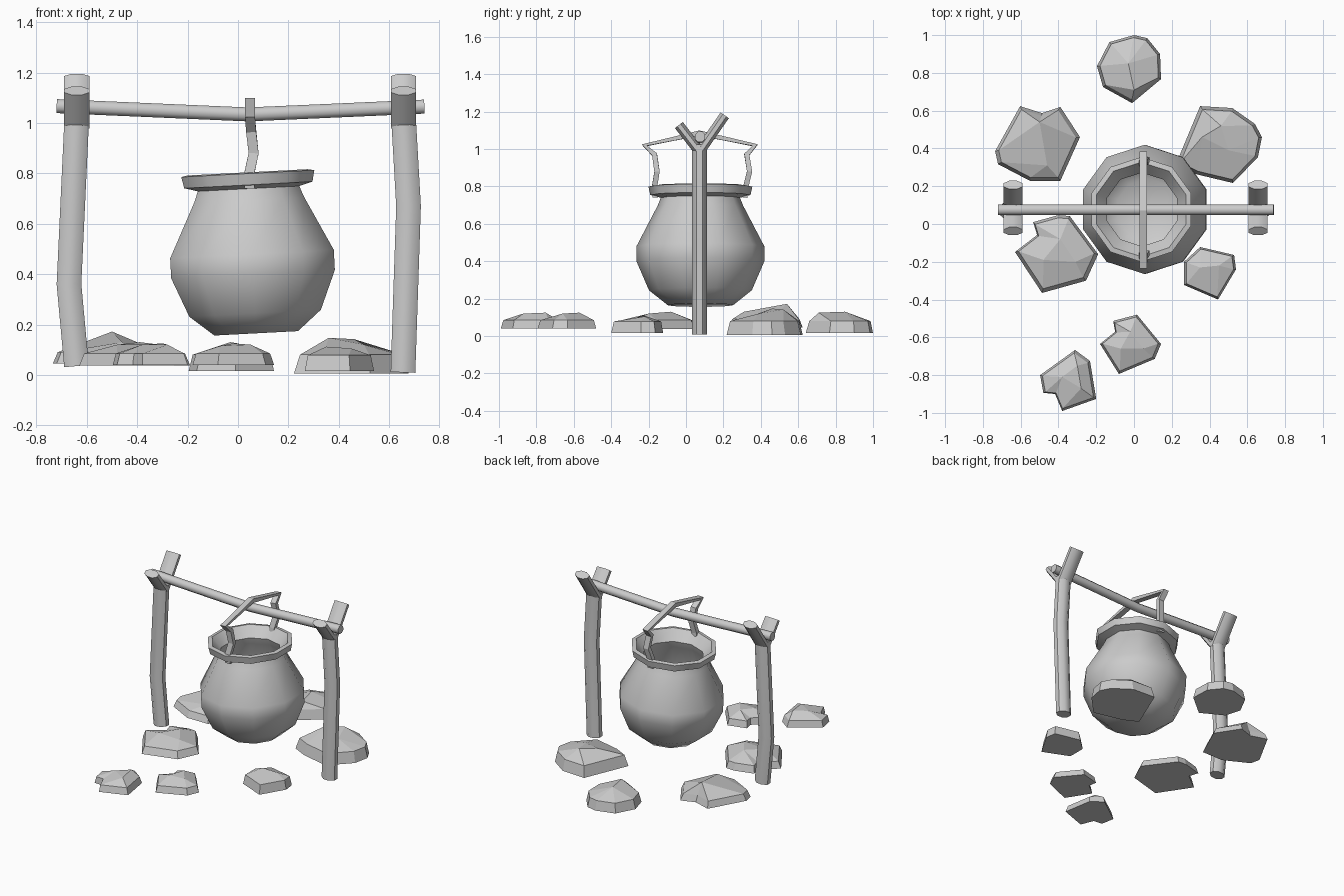
import bpy, bmesh, math
from mathutils import Vector, Matrix

if "Cube" in bpy.data.objects:
    bpy.data.objects.remove(bpy.data.objects["Cube"])


def finish(name, bm, angle=None):
    bmesh.ops.recalc_face_normals(bm, faces=bm.faces)
    me = bpy.data.meshes.new(name)
    bm.to_mesh(me)
    bm.free()
    ob = bpy.data.objects.new(name, me)
    bpy.context.collection.objects.link(ob)
    if angle:
        bpy.ops.object.select_all(action='DESELECT')
        ob.select_set(True)
        bpy.context.view_layer.objects.active = ob
        bpy.ops.object.shade_smooth_by_angle(angle=math.radians(angle))
    return ob


def bridge(bm, a, b):
    for i in range(len(a)):
        j = (i + 1) % len(a)
        bm.faces.new((a[i], a[j], b[j], b[i]))


def tube(bm, path, side, ra, rb, n=8):
    """Sweep an elliptical section; ra along 'side', rb across it."""
    pts, side, rings = [Vector(p) for p in path], Vector(side), []
    for i, p in enumerate(pts):
        t = Vector()
        if i:
            t += (p - pts[i - 1]).normalized()
        if i < len(pts) - 1:
            t += (pts[i + 1] - p).normalized()
        s = (side - t.normalized() * side.dot(t.normalized())).normalized()
        u = t.normalized().cross(s)
        ring = []
        for k in range(n):
            a = 2 * math.pi * (k + 0.5) / n
            ring.append(bm.verts.new(p + s * ra * math.cos(a) + u * rb * math.sin(a)))
        rings.append(ring)
    for a, b in zip(rings, rings[1:]):
        bridge(bm, a, b)
    bm.faces.new(rings[0])
    bm.faces.new(rings[-1])


def rock(name, outline, peaks, base, ring_z, inset=0.91):
    """Skirt around an outline, then facets rising to a few peaks."""
    bm = bmesh.new()
    c = sum((Vector(p) for p in outline), Vector((0, 0))) / len(outline)
    low = [bm.verts.new((x, y, base)) for x, y in outline]
    mid = [bm.verts.new((*(c + (Vector(p) - c) * inset), ring_z)) for p in outline]
    tops = [bm.verts.new(p) for p in peaks]
    bm.faces.new(low)
    bridge(bm, low, mid)
    near = [min(tops, key=lambda t: (t.co - m.co).xy.length) for m in mid]
    for i in range(len(mid)):
        j = (i + 1) % len(mid)
        if near[i] == near[j]:
            bm.faces.new((mid[i], mid[j], near[i]))
        else:
            bm.faces.new((mid[i], mid[j], near[j], near[i]))
    order = [t for i, t in enumerate(near) if t != near[i - 1]]
    if len(order) == 3:
        bm.faces.new(order)
    finish(name, bm)


# Pot: ten-sided lathe, leaning slightly to the left
profile = [(0.175, 0), (0.275, 0.08), (0.342, 0.235), (0.342, 0.315), (0.23, 0.53),
           (0.212, 0.575), (0.268, 0.59), (0.278, 0.635), (0.25, 0.64), (0.195, 0.57),
           (0.21, 0.525), (0.32, 0.31), (0.32, 0.24), (0.255, 0.09), (0.165, 0.02)]
bm = bmesh.new()
rings = []
for r, z in profile:
    rings.append([bm.verts.new((r * math.cos(a), r * math.sin(a), z))
                  for a in (math.pi / 2 + k * math.pi / 5 for k in range(10))])
for a, b in zip(rings, rings[1:]):
    bridge(bm, a, b)
bm.faces.new(rings[0])
bm.faces.new(rings[-1])
bm.transform(Matrix.Translation((0.072, 0.077, 0.165)) @ Matrix.Rotation(math.radians(-3), 4, 'Y'))
finish("pot", bm, 48)

# Bent handle hooked over the crossbar
bm = bmesh.new()
tube(bm, [(0.045, -0.165, 0.74), (0.045, -0.168, 0.80), (0.062, -0.155, 0.88),
          (0.052, -0.168, 0.97), (0.048, -0.222, 1.02), (0.048, 0.072, 1.085),
          (0.048, 0.37, 1.02), (0.052, 0.325, 0.97), (0.062, 0.34, 0.88),
          (0.045, 0.32, 0.80), (0.045, 0.315, 0.74)], (1, 0, 0), 0.028, 0.02, 4)
finish("handle", bm)

# Crossbar with a sag in the middle
bm = bmesh.new()
tube(bm, [(-0.72, 0.075, 1.067), (0.04, 0.075, 1.034), (0.74, 0.075, 1.065)],
     (0, 1, 0), 0.03, 0.03)
finish("crossbar", bm, 50)

# Forked posts
for name, path in (("left_post", [(-0.641, 0.035), (-0.671, 0.36), (-0.64, 1.02)]),
                   ("right_post", [(0.655, 0.01), (0.677, 0.67), (0.657, 1.02)])):
    bm = bmesh.new()
    tube(bm, [(x, 0.072, z) for x, z in path], (0, 1, 0), 0.043, 0.053)
    x = path[-1][0]
    for y, z in ((0.207, 1.18), (-0.038, 1.128)):
        tube(bm, [(x, 0.072, 0.985), (x, y, z)], (1, 0, 0), 0.054, 0.029)
    finish(name, bm, 50)

# Stones around the fire
rock("stone_back", [(-.196, .836), (-.164, .725), (-.01, .64), (.143, .767), (.138, .90),
     (.07, .984), (0, 1), (-.13, .963)],
     [(0, .71, .125), (-.03, .85, .13)], .015, .08)
rock("stone_back_left", [(-.735, .386), (-.72, .317), (-.55, .228), (-.39, .228), (-.286, .46),
     (-.39, .62), (-.487, .587), (-.603, .624)],
     [(-.5, .54, .172), (-.46, .31, .13)], .045, .09)
rock("stone_back_right", [(.222, .317), (.323, .265), (.524, .217), (.656, .354), (.677, .46),
     (.64, .53), (.52, .614), (.35, .624)],
     [(.36, .46, .147), (.50, .39, .12), (.46, .52, .142)], .005, .08)
rock("stone_left", [(-.63, -.148), (-.487, -.365), (-.254, -.30), (-.19, -.16), (-.34, .042),
     (-.40, .047), (-.534, .01), (-.513, -.058)],
     [(-.39, -.08, .13), (-.48, -.19, .12), (-.31, -.2, .12)], .037, .085)
rock("stone_right", [(.265, -.2), (.265, -.323), (.445, -.4), (.54, -.24), (.53, -.164),
     (.35, -.122)],
     [(.35, -.23, .112), (.45, -.22, .105)], .015, .078)
rock("stone_front", [(-.18, -.635), (-.08, -.794), (.11, -.714), (.143, -.635), (.016, -.48),
     (-.11, -.513), (-.1, -.57)],
     [(-.02, -.57, .125), (-.07, -.66, .115), (.05, -.66, .12)], .04, .085)
rock("stone_front_left", [(-.497, -.8), (-.48, -.894), (-.418, -.9), (-.38, -.99), (-.2, -.926),
     (-.233, -.725), (-.312, -.667)],
     [(-.38, -.81, .12), (-.28, -.87, .12), (-.30, -.75, .125)], .04, .085)
